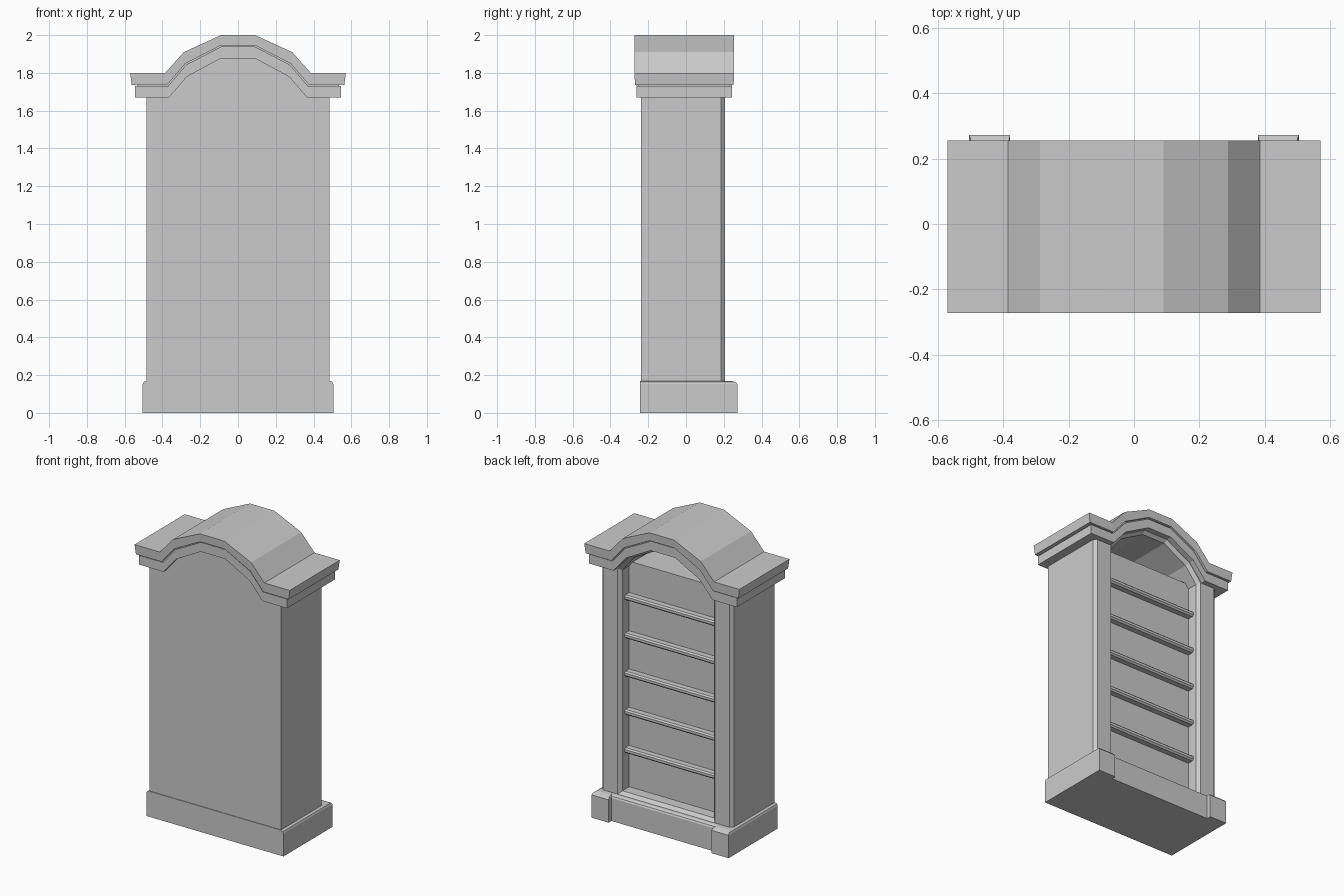
import bpy, bmesh

if "Cube" in bpy.data.objects:
    bpy.data.objects.remove(bpy.data.objects["Cube"])


def loft(name, rings):
    """Skin equal-length closed rings of points and cap both ends."""
    bm = bmesh.new()
    rows = [[bm.verts.new(p) for p in r] for r in rings]
    n = len(rows[0])
    for a, b in zip(rows, rows[1:]):
        for i in range(n):
            j = (i + 1) % n
            bm.faces.new((a[i], a[j], b[j], b[i]))
    bm.faces.new(rows[0])
    bm.faces.new(rows[-1][::-1])
    bmesh.ops.recalc_face_normals(bm, faces=bm.faces)
    me = bpy.data.meshes.new(name)
    bm.to_mesh(me)
    bm.free()
    ob = bpy.data.objects.new(name, me)
    bpy.context.collection.objects.link(ob)
    return ob


def mirror(half):
    """Right-hand half path, outside to centre, completed on the left."""
    return half + [(-x, z) for x, z in reversed(half)]


def arch_band(name, low, low_y, high, high_y):
    """Moulding that follows the arch; each edge has its own depth range."""
    loft(name, [[(a[0], low_y[0], a[1]), (a[0], low_y[1], a[1]),
                 (b[0], high_y[1], b[1]), (b[0], high_y[0], b[1])]
                for a, b in zip(mirror(low), mirror(high))])


def ring(half, y):
    return [(x, y, z) for x, z in mirror(half)]


# Plinth with two projecting feet on the open side and an eased top edge
def plinth_ring(d, z):
    half = [(.505 - d, -.243), (.505 - d, .273 - 2 * d),
            (.379 + d / 2, .273 - 2 * d), (.379 + d / 2, .243 - d)]
    return [(x, y, z) for x, y in mirror(half)]


loft("plinth", [plinth_ring(d, z) for d, z in
                ((0, 0), (0, .152), (.005, .163), (.018, .17))])

# Hollow carcass: arched opening, chamfered pillars
outer = [(.485, .1), (.485, 1.70), (.28, 1.83), (.09, 1.91)]
outer_front = [(.465, .1), (.465, 1.70), (.28, 1.83), (.09, 1.91)]
opening = [(.358, .17), (.358, 1.67), (.268, 1.778), (.09, 1.875)]
inner = [(.338, .19), (.338, 1.66), (.255, 1.763), (.085, 1.856)]
loft("carcass", [ring(outer, -.239), ring(outer, .186),
                 ring(outer_front, .207), ring(opening, .207),
                 ring(inner, .186), ring(inner, -.21)])


# Parts that run across the opening, from a depth/height profile
def crosspiece(name, profile):
    loft(name, [[(x, y, z) for y, z in profile] for x in (-.34, .34)])


crosspiece("inner_panel", [(-.215, .18), (.115, .18), (.115, 1.692), (-.215, 1.692)])
for i in range(5):
    z = .43 + i * .2545
    crosspiece(f"shelf_{i + 1}", [(.1, z), (.152, z), (.162, z + .01),
                                  (.162, z + .026), (.153, z + .035), (.1, z + .035)])

# Two-tier cornice following the arch, with a recessed neck between the tiers
lower_top = [(.545, 1.731), (.37, 1.731), (.274, 1.843), (.09, 1.939)]
upper_bottom = [(.563, 1.737), (.375, 1.737), (.279, 1.849), (.09, 1.946)]
arch_band("lower_cornice",
          [(.545, 1.67), (.365, 1.67), (.27, 1.78), (.09, 1.877)], (-.263, .243),
          lower_top, (-.263, .243))
arch_band("cornice_neck", [(.535, 1.72), (.368, 1.72), (.273, 1.83), (.09, 1.93)],
          (-.253, .233),
          [(.535, 1.745), (.378, 1.745), (.281, 1.857), (.09, 1.955)], (-.253, .233))
arch_band("upper_cornice", upper_bottom, (-.27, .252),
          [(.571, 1.80), (.385, 1.80), (.287, 1.91), (.09, 2.0)], (-.273, .255))
